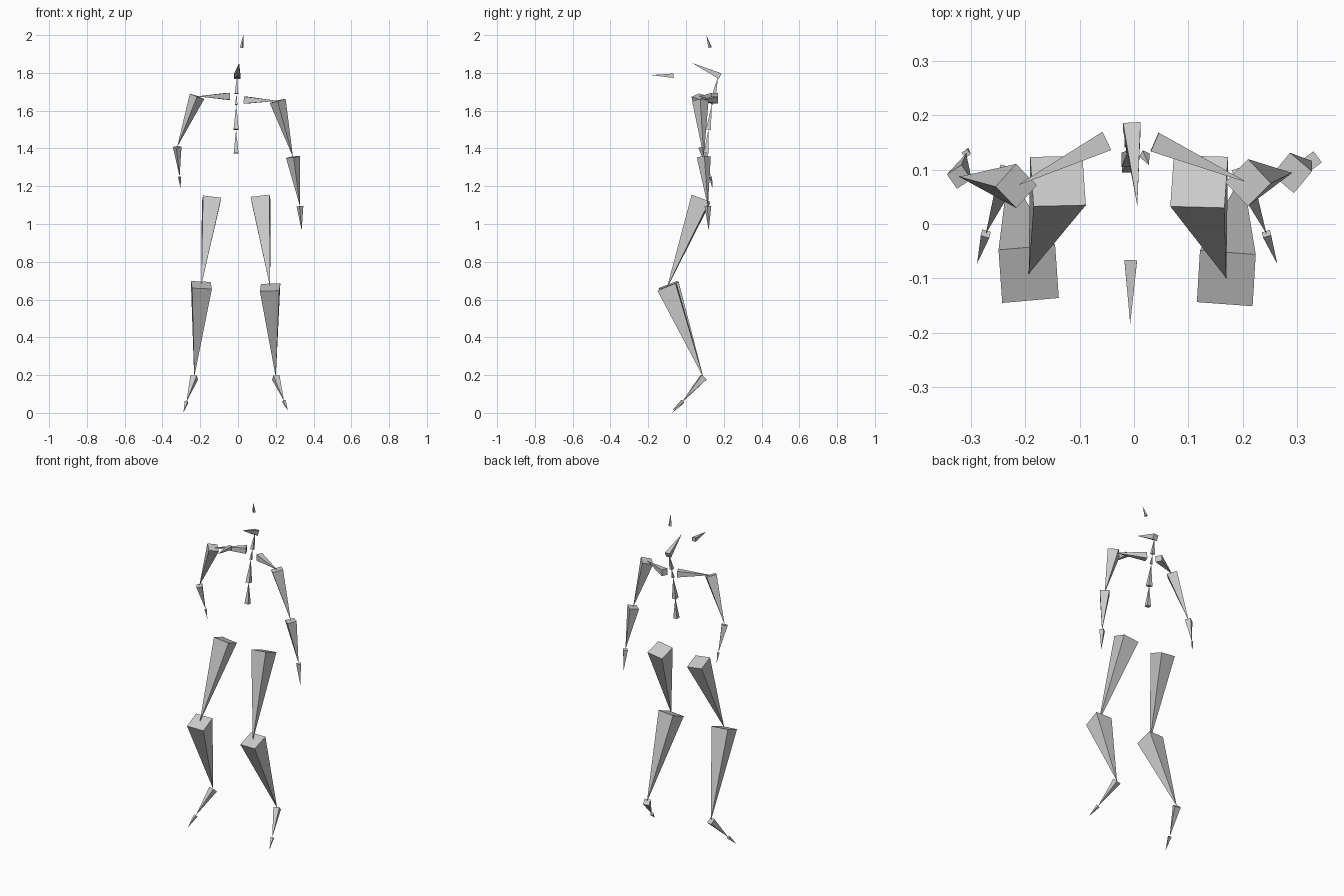
import bpy
from mathutils import Vector

cube = bpy.data.objects.get("Cube")
if cube:
    bpy.data.objects.remove(cube, do_unlink=True)

grey = bpy.data.materials.new("light_grey")
grey.use_nodes = True
grey.diffuse_color = (0.6, 0.6, 0.6, 1)
grey.node_tree.nodes["Principled BSDF"].inputs["Base Color"].default_value = grey.diffuse_color


def bone(name, head, tail, side=(1, 0, 0)):
    """Four-sided spike: square base at head, a fifth as wide as it is long, point at tail."""
    head, tail, side = Vector(head), Vector(tail), Vector(side)
    axis = tail - head
    half = axis.length * 0.1
    axis.normalize()
    u = (side - axis * side.dot(axis)).normalized()
    v = axis.cross(u)
    base = [head + (u * a + v * b) * half for a, b in ((-1, -1), (1, -1), (1, 1), (-1, 1))]
    mesh = bpy.data.meshes.new(name)
    mesh.from_pydata(base + [tail], [], [(3, 2, 1, 0)] + [(i, (i + 1) % 4, 4) for i in range(4)])
    mesh.materials.append(grey)
    obj = bpy.data.objects.new(name, mesh)
    bpy.context.collection.objects.link(obj)


def chain(prefix, points, parts):
    """Spikes joined end to end; each part is a name and its roll direction."""
    for (name, side), head, tail in zip(parts, points, points[1:]):
        bone(prefix + name, head, tail, side)


# Legs
chain("left_", [(.12, .078, 1.132), (.17, -.10, .665), (.2, .092, .188), (.244, -.018, .062), (.264, -.074, .012)],
      [("thigh", (1, -.07, 0)), ("shin", (1, -.06, 0)), ("foot", (1, .25, 0)), ("toe", (1, .25, 0))])
chain("right_", [(-.14, .079, 1.128), (-.194, -.092, .677), (-.232, .092, .188), (-.273, -.018, .058), (-.289, -.073, 0)],
      [("thigh", (1, .07, 0)), ("shin", (1, .07, 0)), ("foot", (1, -.25, 0)), ("toe", (1, -.25, 0))])

# Arms
chain("left_", [(.038, .151, 1.656), (.21, .076, 1.652), (.291, .094, 1.355), (.328, .116, 1.094), (.337, .12, .966)],
      [("collarbone", (0, 0, 1)), ("upper_arm", (1, -1, 0)), ("forearm", (.64, .76, 0)), ("hand", (.6, -.8, 0))])
chain("right_", [(-.05, .153, 1.676), (-.217, .07, 1.676), (-.322, .087, 1.408), (-.309, .13, 1.25), (-.305, .14, 1.19)],
      [("collarbone", (0, 0, 1)), ("upper_arm", (1, -.9, 0)), ("forearm", (.55, -.85, 0)), ("hand", (.6, -.8, 0))])

# Spine, neck and head
chain("", [(-.01, .107, 1.375), (-.01, .118, 1.5), (-.009, .137, 1.632), (-.008, .15, 1.69),
           (-.005, .17, 1.782)],
      [(n, (1, 0, 0)) for n in ("lower_spine", "upper_spine", "chest", "neck")])
bone("head", (-.004, .18, 1.783), (.006, .034, 1.852))

# Loose markers in front of and above the head
bone("face_marker", (-.006, -.067, 1.785), (-.007, -.184, 1.788))
bone("crown_marker", (.019, .127, 1.934), (.028, .108, 2.0), (1, -.5, 0))
